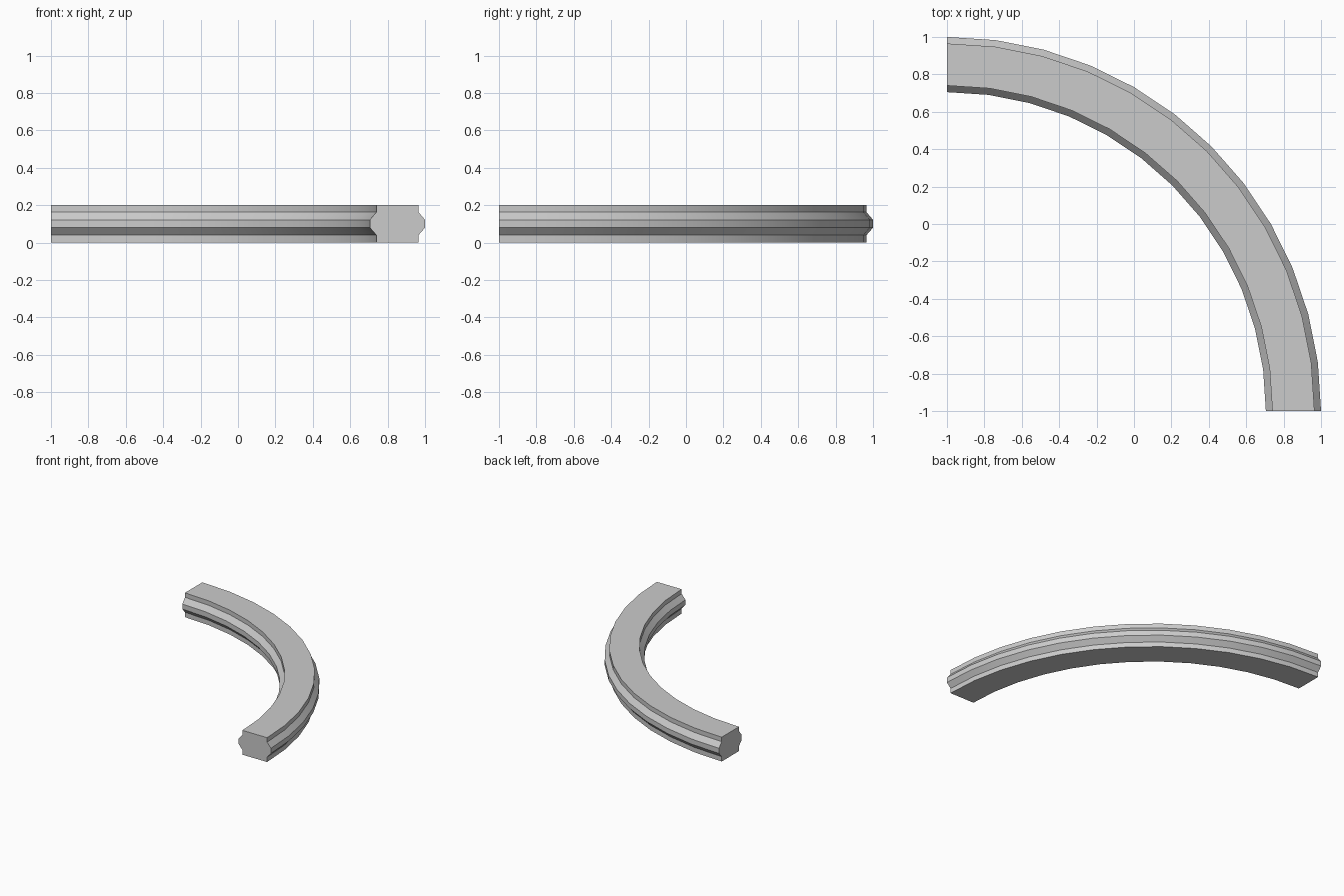
import bpy, bmesh, math

if "Cube" in bpy.data.objects:
    bpy.data.objects.remove(bpy.data.objects["Cube"])

SEGMENTS = 12
CENTRE = (-1.0, -1.0)

# Half cross-section (offset from mid radius, height), mirrored for the inner side
MID = 1.8525
outer = [(0.1125, 0.0), (0.1125, 0.04), (0.1475, 0.08),
         (0.1475, 0.122), (0.1125, 0.163), (0.1125, 0.2)]
profile = [(MID + d, z) for d, z in outer] + [(MID - d, z) for d, z in reversed(outer)]

# Sweep the profile through a quarter turn
bm = bmesh.new()
rings = []
for i in range(SEGMENTS + 1):
    a = math.pi / 2 * i / SEGMENTS
    rings.append([bm.verts.new((CENTRE[0] + r * math.cos(a),
                                CENTRE[1] + r * math.sin(a), z)) for r, z in profile])
n = len(profile)
for r0, r1 in zip(rings, rings[1:]):
    for j in range(n):
        k = (j + 1) % n
        bm.faces.new((r0[j], r1[j], r1[k], r0[k]))

# End caps
bm.faces.new(rings[0])
bm.faces.new(rings[-1][::-1])
bmesh.ops.recalc_face_normals(bm, faces=bm.faces[:])

mesh = bpy.data.meshes.new("curved_trim")
bm.to_mesh(mesh)
bm.free()
obj = bpy.data.objects.new("curved_trim", mesh)
bpy.context.collection.objects.link(obj)

# Smooth along the bend, sharp at the profile corners
bpy.context.view_layer.objects.active = obj
obj.select_set(True)
bpy.ops.object.shade_smooth_by_angle(angle=math.radians(30))
